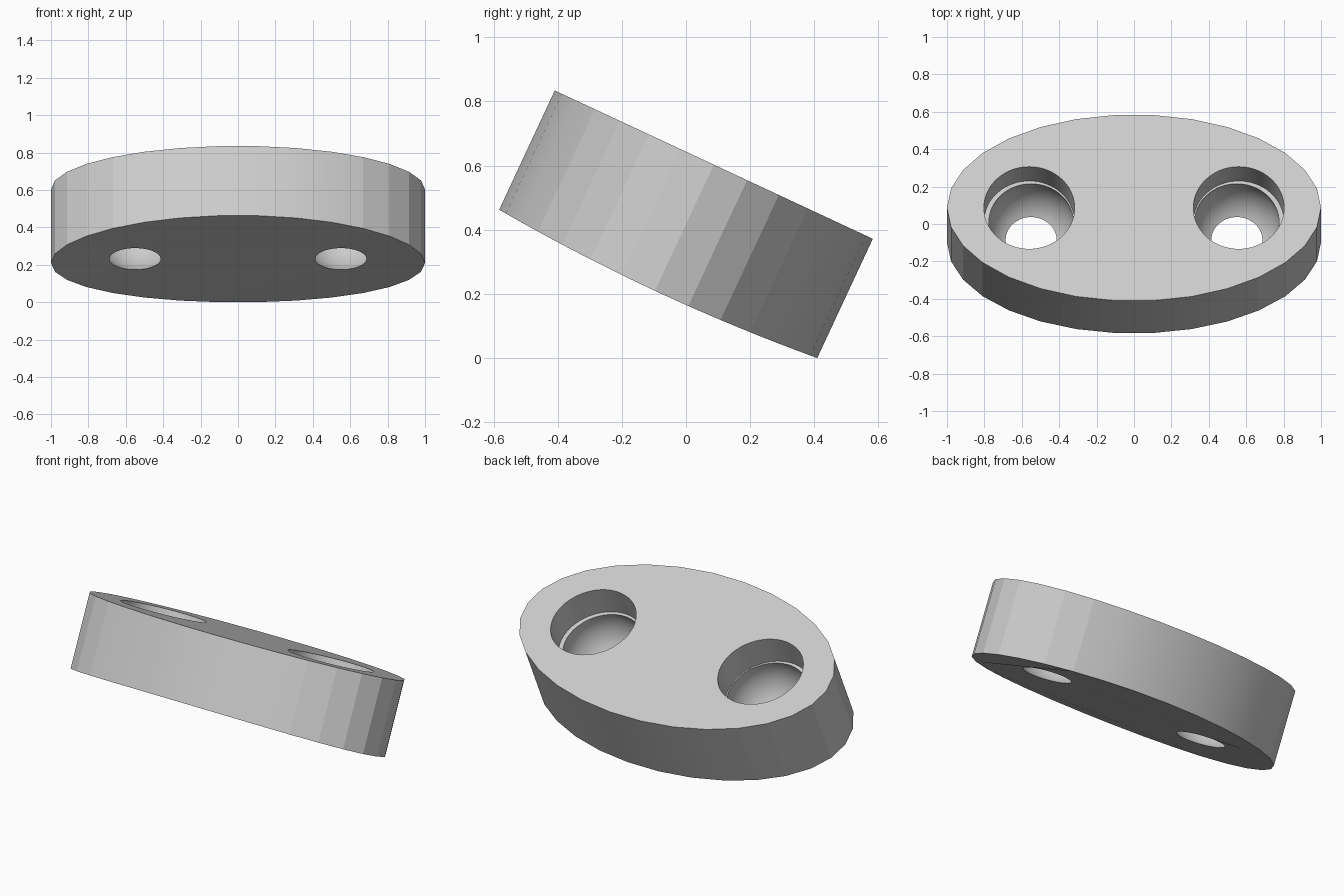
import bpy, bmesh
from math import sin, cos, radians

old = bpy.data.objects.get("Cube")
if old:
    bpy.data.objects.remove(old, do_unlink=True)

SIDES, HALF_WIDTH, DEPTH, BULGE = 30, 0.55, 0.41, 0.024
TILT = radians(-25)
BORE_X, BORE_RADIUS, BORE_DEPTH = 0.56, 0.2425, 0.18
BOWL_X, BOWL_RADIUS, BOWL_CENTRE = 0.55, 0.23, 0.225

grey = bpy.data.materials.new("light_grey")
grey.use_nodes = True
colour = (0.6, 0.6, 0.6, 1)
grey.diffuse_color = colour
grey.node_tree.nodes["Principled BSDF"].inputs["Base Color"].default_value = colour


def make_object(name, bm):
    bmesh.ops.recalc_face_normals(bm, faces=bm.faces)
    mesh = bpy.data.meshes.new(name)
    bm.to_mesh(mesh)
    bm.free()
    mesh.materials.append(grey)
    obj = bpy.data.objects.new(name, mesh)
    bpy.context.collection.objects.link(obj)
    return obj


# Oval plate with flat faces
bm = bmesh.new()
outline = [radians(360 * i / SIDES) for i in range(SIDES)]
top, bottom = [[bm.verts.new((cos(a), HALF_WIDTH * sin(a), z)) for a in outline]
               for z in (0, -DEPTH)]
bm.faces.new(top)
bm.faces.new(bottom)
for i in range(SIDES):
    j = (i + 1) % SIDES
    bm.faces.new((top[i], bottom[i], bottom[j], top[j]))
plate = make_object("oval_plate", bm)


# Cutters for the straight bores and the round bowls that open underneath
def bore_cutter(side):
    bm = bmesh.new()
    bmesh.ops.create_cone(bm, cap_ends=True, segments=64, radius1=BORE_RADIUS,
                          radius2=BORE_RADIUS, depth=2 * BORE_DEPTH)
    bmesh.ops.translate(bm, verts=bm.verts, vec=(side * BORE_X, 0, 0))
    return make_object("bore_cutter", bm)


def bowl_cutter(side):
    bm = bmesh.new()
    bmesh.ops.create_uvsphere(bm, u_segments=64, v_segments=48, radius=BOWL_RADIUS)
    bmesh.ops.translate(bm, verts=bm.verts, vec=(side * BOWL_X, 0, -BOWL_CENTRE))
    return make_object("bowl_cutter", bm)


bpy.ops.object.select_all(action="DESELECT")
bpy.context.view_layer.objects.active = plate
plate.select_set(True)
for side in (1, -1):
    for make_cutter in (bore_cutter, bowl_cutter):
        cutter = make_cutter(side)
        cutter.hide_render = True
        mod = plate.modifiers.new("socket", "BOOLEAN")
        mod.operation = "DIFFERENCE"
        mod.solver = "EXACT"
        mod.object = cutter
        bpy.ops.object.modifier_apply(modifier=mod.name)
        bpy.data.objects.remove(cutter, do_unlink=True)

# Bow the lower rim, leaving the socket openings level
rim_end = HALF_WIDTH * cos(radians(6))
for vert in plate.data.vertices:
    x, y, z = vert.co
    if z < 0.001 - DEPTH and x ** 2 + (y / HALF_WIDTH) ** 2 > 0.99:
        vert.co.z -= BULGE * (1 - (y / rim_end) ** 2)

# Shading and tilt
bpy.ops.object.shade_smooth_by_angle(angle=radians(9))
plate.rotation_euler.x = TILT
plate.location = (0, 0.0866, 0.603)
